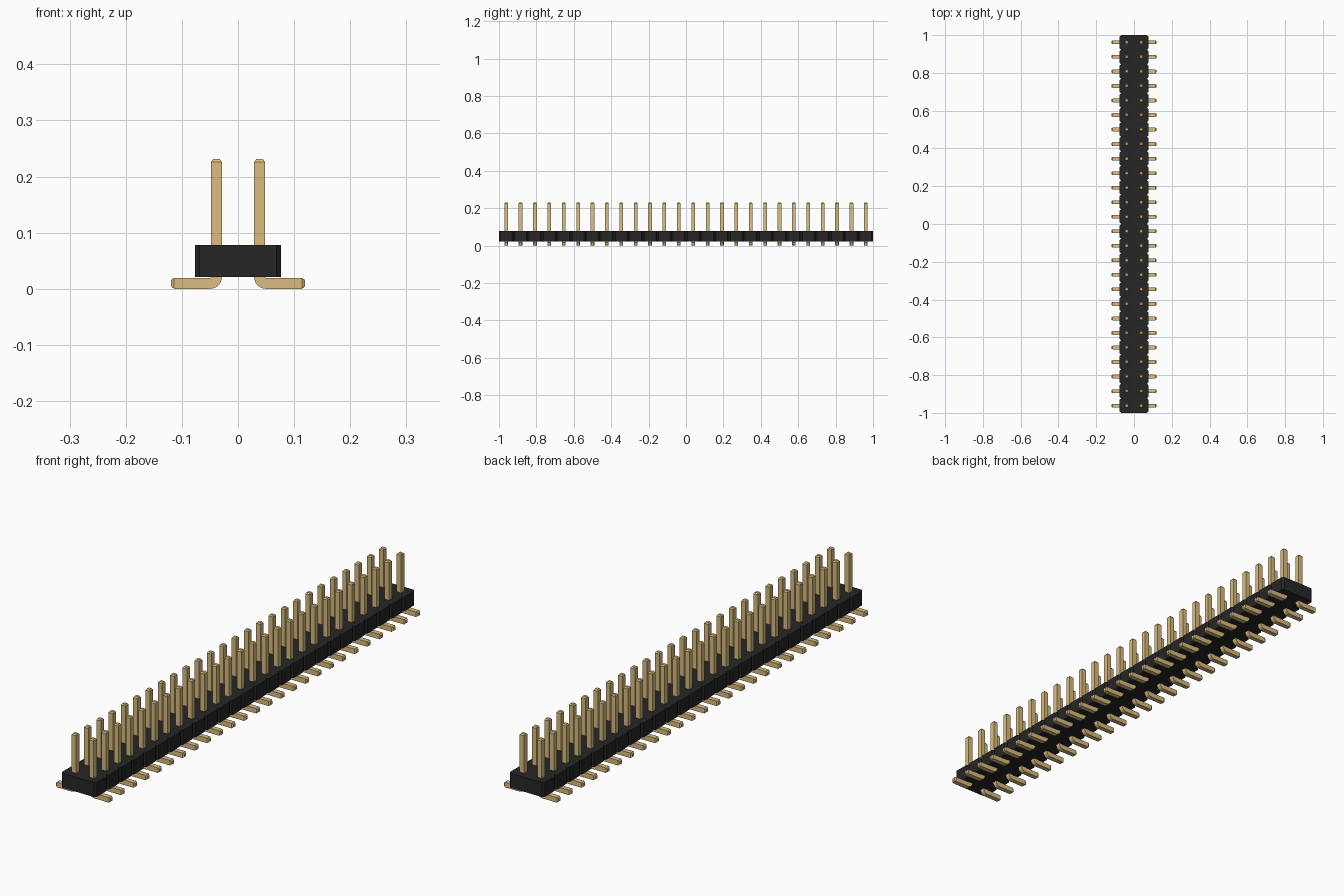
import bpy, bmesh, math

cube = bpy.data.objects.get("Cube")
if cube:
    bpy.data.objects.remove(cube, do_unlink=True)

COUNT = 26                # pins per row
PITCH = 2 / COUNT
PIN = 0.0195              # pin thickness
BODY_X, BODY_LOW, BODY_TOP = 0.0765, 0.021, 0.078
NOTCH = 0.0077            # corner chamfer of each body cell
PIN_TOP, FOOT_END = 0.231, 0.119
TIP, INSET = 0.005, 0.0037


def material(name, colour, roughness):
    mat = bpy.data.materials.new(name)
    mat.use_nodes = True
    mat.diffuse_color = (*colour, 1)
    shader = mat.node_tree.nodes["Principled BSDF"]
    shader.inputs["Base Color"].default_value = (*colour, 1)
    shader.inputs["Roughness"].default_value = roughness
    return mat


def make_object(name, bm, mat):
    bmesh.ops.recalc_face_normals(bm, faces=bm.faces)
    mesh = bpy.data.meshes.new(name)
    bm.to_mesh(mesh)
    bm.free()
    mesh.materials.append(mat)
    obj = bpy.data.objects.new(name, mesh)
    bpy.context.collection.objects.link(obj)
    return obj


black = material("black plastic", (0.0195, 0.019, 0.019), 0.6)
gold = material("gold metal", (0.708, 0.504, 0.210), 0.5)

# Notched housing: one chamfered cell per pin pair, extruded upward
side = []
for i in range(COUNT):
    y0 = -1 + i * PITCH
    y1 = y0 + PITCH
    side += [(BODY_X - NOTCH, y0), (BODY_X, y0 + NOTCH), (BODY_X, y1 - NOTCH)]
side.append((BODY_X - NOTCH, 1))
outline = side + [(-x, y) for x, y in reversed(side)]

bm = bmesh.new()
base = bm.faces.new([bm.verts.new((x, y, BODY_LOW)) for x, y in outline])
top = bmesh.ops.extrude_face_region(bm, geom=[base], use_keep_orig=True)
bmesh.ops.translate(bm, vec=(0, 0, BODY_TOP - BODY_LOW),
                    verts=[v for v in top["geom"] if isinstance(v, bmesh.types.BMVert)])
make_object("housing", bm, black)


def pin_sections():
    """Pairs of inner-side and outer-side (x, z) points, with the half width in y."""
    half = PIN / 2
    xi, xo = PITCH / 2 - half, PITCH / 2 + half
    rows = [((xi + INSET, PIN_TOP), (xo - INSET, PIN_TOP), half - INSET),
            ((xi, PIN_TOP - TIP), (xo, PIN_TOP - TIP), half)]
    # Rounded bend from the upright into the foot
    small = 0.0015
    big = small + PIN
    px, pz = xo + small, big
    for k in range(7):
        a = math.pi + k * math.pi / 12
        c, s = math.cos(a), math.sin(a)
        rows.append(((px + big * c, pz + big * s), (px + small * c, pz + small * s), half))
    # Flat foot with a chamfered end
    rows.append(((FOOT_END - TIP, 0), (FOOT_END - TIP, PIN), half))
    rows.append(((FOOT_END, INSET), (FOOT_END, PIN - INSET), half - INSET))
    return rows


def add_pin(bm, sign, y):
    rings = []
    for (x1, z1), (x2, z2), h in pin_sections():
        rings.append([bm.verts.new(p) for p in (
            (sign * x1, y - h, z1), (sign * x2, y - h, z2),
            (sign * x2, y + h, z2), (sign * x1, y + h, z1))])
    for a, b in zip(rings, rings[1:]):
        for j in range(4):
            k = (j + 1) % 4
            bm.faces.new((a[j], a[k], b[k], b[j]))
    bm.faces.new(rings[0])
    bm.faces.new(rings[-1])


# Two rows of bent pins, feet pointing outward
for name, sign in (("left_pins", 1), ("right_pins", -1)):
    bm = bmesh.new()
    for i in range(COUNT):
        add_pin(bm, sign, -1 + (i + 0.5) * PITCH)
    obj = make_object(name, bm, gold)
    bpy.ops.object.select_all(action="DESELECT")
    obj.select_set(True)
    bpy.context.view_layer.objects.active = obj
    bpy.ops.object.shade_smooth_by_angle(angle=math.radians(25))
